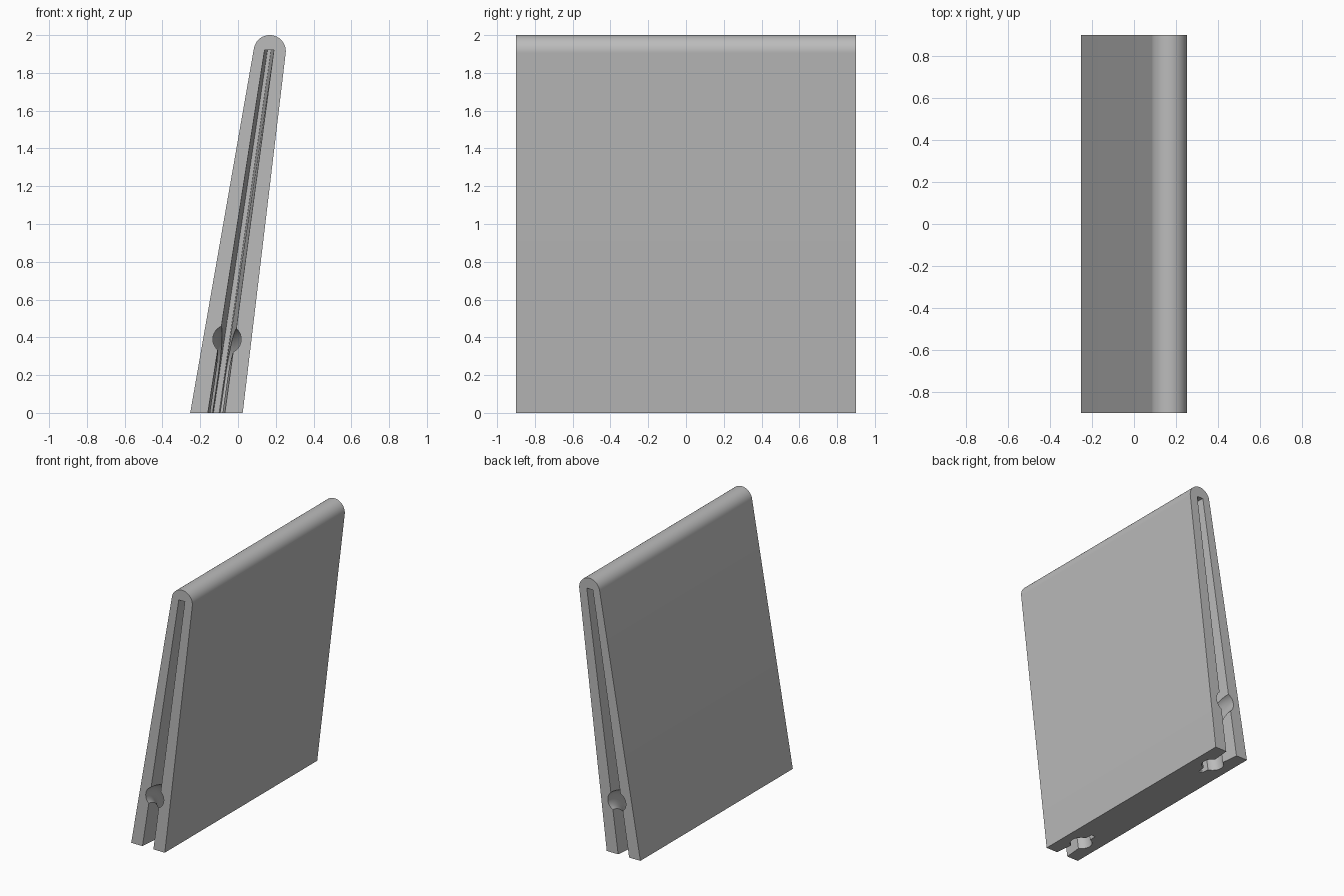
import bpy, bmesh
from math import sin, cos, pi, radians
from mathutils import Vector

cube = bpy.data.objects.get("Cube")
if cube:
    bpy.data.objects.remove(cube, do_unlink=True)

HALF = 0.9      # half length along y
DEPTH = 0.33    # slot depth into each end

grey = bpy.data.materials.new("plain grey")
grey.use_nodes = True
colour = (0.5, 0.5, 0.5, 1)
grey.diffuse_color = colour
grey.node_tree.nodes["Principled BSDF"].inputs["Base Color"].default_value = colour


def loft(name, rings):
    """Closed solid skinned through rings of equal point count."""
    bm = bmesh.new()
    loops = [[bm.verts.new(p) for p in ring] for ring in rings]
    n = len(loops[0])
    for a, b in zip(loops, loops[1:]):
        for i in range(n):
            j = (i + 1) % n
            bm.faces.new((a[i], a[j], b[j], b[i]))
    bm.faces.new(loops[0])
    bm.faces.new(loops[-1])
    bmesh.ops.recalc_face_normals(bm, faces=bm.faces)
    mesh = bpy.data.meshes.new(name)
    bm.to_mesh(mesh)
    bm.free()
    mesh.materials.append(grey)
    obj = bpy.data.objects.new(name, mesh)
    bpy.context.collection.objects.link(obj)
    return obj


def mid_x(z):
    """Leaning centre line of the block."""
    return -0.115 + 0.146 * z


# Leaning, tapering slab with a round top edge
profile = [(-0.253, 0), (0.025, 0)]
start, end, steps = radians(-6.5), radians(170), 32
for i in range(steps + 1):
    a = start + (end - start) * i / steps
    profile.append((0.168 + 0.085 * cos(a), 1.915 + 0.085 * sin(a)))
body = loft("leaning_slab", [[(x, y, z) for x, z in profile] for y in (-HALF, HALF)])


def slot_cutter(side):
    """Wedge that narrows inward and upward."""
    rings = []
    for z in (-0.1, 1.92):
        outer, inner = 0.045 - 0.0105 * z, 0.015 - 0.003 * z
        ring = []
        for d, s in ((-0.1, -1), (-0.1, 1), (DEPTH, 1), (DEPTH, -1)):
            w = outer + (inner - outer) * d / DEPTH
            ring.append((mid_x(z) + s * w, side * (HALF - d), z))
        rings.append(ring)
    return loft("slot_cutter", rings)


def channel_cutter(side, radius=0.075, bend=0.2, height=0.39, sides=32):
    """Round channel that enters the end face and turns down to the base."""
    path = [(-0.1, height, 0)]
    for i in range(13):
        a = pi / 2 * i / 12
        path.append((bend * sin(a), height - bend + bend * cos(a), a))
    path.append((bend, -0.1, pi / 2))
    rings = []
    for d, z, a in path:
        centre = Vector((mid_x(z), side * (HALF - d), z))
        across = Vector((0, -side * sin(a), cos(a)))
        rings.append([centre + radius * (Vector((cos(t), 0, 0)) + across * sin(t))
                      for t in (2 * pi * k / sides for k in range(sides))])
    return loft("channel_cutter", rings)


# Cut the slot and channel into both ends
bpy.ops.object.select_all(action="DESELECT")
bpy.context.view_layer.objects.active = body
body.select_set(True)
for side in (-1, 1):
    for cutter in (slot_cutter(side), channel_cutter(side)):
        cutter.hide_render = True
        mod = body.modifiers.new("cut", "BOOLEAN")
        mod.operation = "DIFFERENCE"
        mod.solver = "EXACT"
        mod.object = cutter
        bpy.ops.object.modifier_apply(modifier=mod.name)
        bpy.data.objects.remove(cutter, do_unlink=True)

bpy.ops.object.shade_smooth_by_angle(angle=radians(30))
